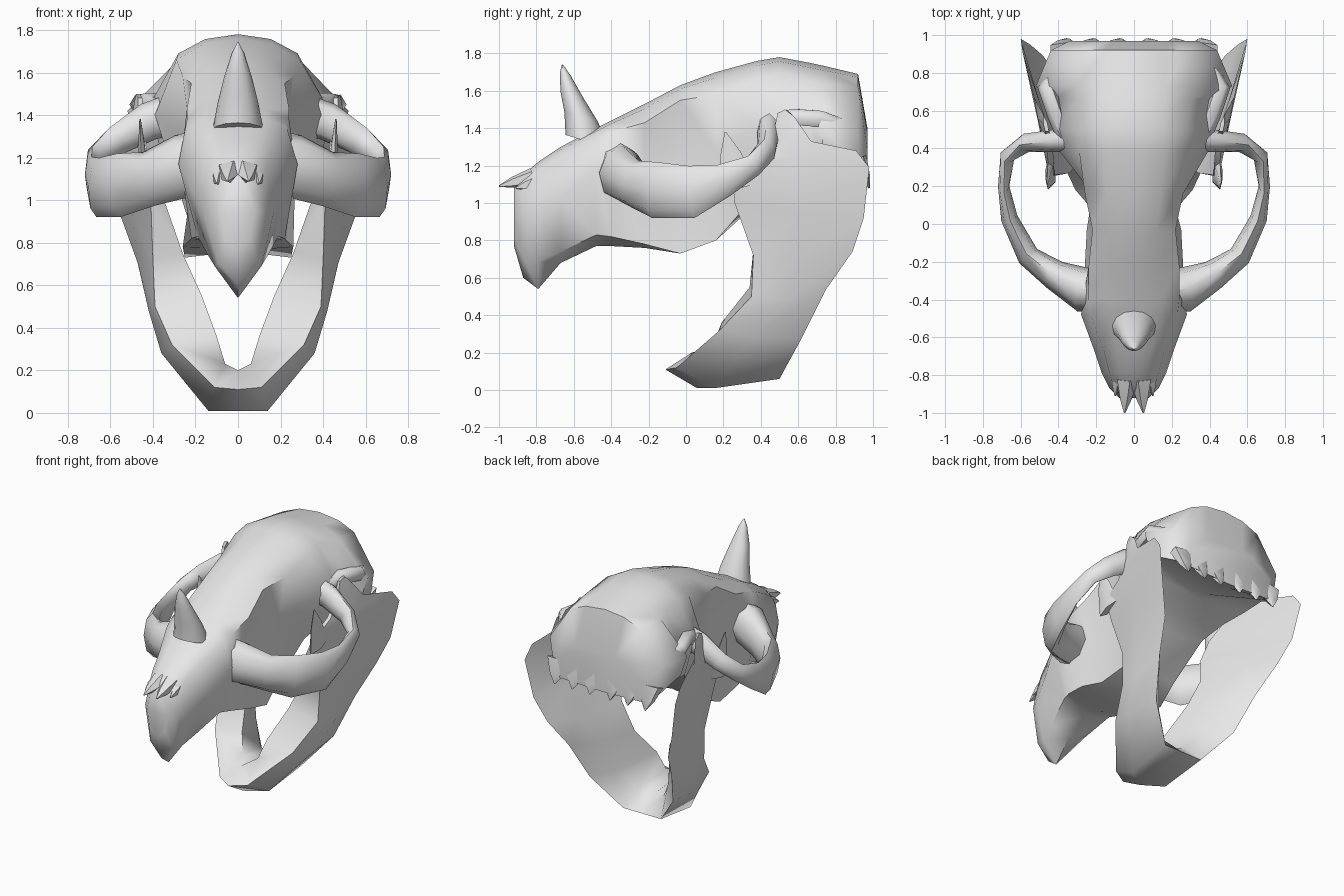
import bpy, bmesh, math
from mathutils import Vector

cube = bpy.data.objects.get("Cube")
if cube:
    bpy.data.objects.remove(cube, do_unlink=True)

bone = bpy.data.materials.new("pale_grey_bone")
bone.use_nodes = True
bone.diffuse_color = (.8, .8, .8, 1)
bone.node_tree.nodes["Principled BSDF"].inputs["Base Color"].default_value = (.8, .8, .8, 1)


def loft(name, rings, mirrored=False, caps=(True, True), angle=60):
    """Skin a row of equal-length point rings into one smooth-shaded object."""
    bm = bmesh.new()
    rows = [[bm.verts.new(point) for point in ring] for ring in rings]
    count = len(rows[0])
    for near, far in zip(rows, rows[1:]):
        for i in range(count):
            j = (i + 1) % count
            bm.faces.new((near[i], near[j], far[j], far[i]))
    for row, wanted in zip((rows[0], rows[-1]), caps):
        if wanted:
            bm.faces.new(row)
    bmesh.ops.recalc_face_normals(bm, faces=bm.faces)
    mesh = bpy.data.meshes.new(name)
    bm.to_mesh(mesh)
    bm.free()
    mesh.materials.append(bone)
    obj = bpy.data.objects.new(name, mesh)
    bpy.context.collection.objects.link(obj)
    bpy.ops.object.select_all(action="DESELECT")
    obj.select_set(True)
    bpy.context.view_layer.objects.active = obj
    bpy.ops.object.shade_smooth_by_angle(angle=math.radians(angle))
    if mirrored:
        mirror = obj.modifiers.new("other_side", "MIRROR")
        mirror.use_clip = True
        mirror.merge_threshold = .001
    return obj


def oval(centre, across, up, width, height, sides):
    """Ring of points around a centre, spanned by two directions."""
    turn = math.tau / sides
    return [Vector(centre) + across * width * math.cos(turn * i)
            + up * height * math.sin(turn * i) for i in range(sides)]


def tube(name, path, sides, mirrored=False):
    """Swept oval; each path entry is x, y, z, half width, half height."""
    points = [Vector(entry[:3]) for entry in path]
    rings = []
    for i, entry in enumerate(path):
        ahead = points[min(i + 1, len(points) - 1)] - points[max(i - 1, 0)]
        guide = Vector((0, -1, 0)) if abs(ahead.normalized().z) > .8 else Vector((0, 0, 1))
        across = ahead.cross(guide).normalized()
        up = across.cross(ahead).normalized()
        rings.append(oval(points[i], across, up, entry[3], entry[4], sides))
    return loft(name, rings, mirrored)


def spike(name, base, tip, width, depth):
    """Pair of small tapering splinters of bone."""
    middle = Vector(base).lerp(Vector(tip), .6)
    return tube(name, [(*base, width, depth), (*middle, width * .55, depth * .6),
                       (*tip, .004, .004)], 5, True)


# Cranium and snout: y, crown, then (x, z) for brow, side and lower edge, then underside
stations = [
    (-.92, 1.09, (.06, 1.06), (.08, .95), (.06, .82), .77),
    (-.87, 1.15, (.1, 1.1), (.13, .95), (.09, .7), .6),
    (-.79, 1.22, (.13, 1.16), (.17, .95), (.11, .69), .54),
    (-.67, 1.3, (.16, 1.24), (.21, 1.03), (.14, .74), .68),
    (-.48, 1.4, (.23, 1.34), (.28, 1.17), (.19, .83), .77),
    (-.4, 1.44, (.24, 1.38), (.27, 1.17), (.22, .82), .77),
    (-.22, 1.53, (.24, 1.43), (.2, 1.2), (.26, .78), .76),
    (-.03, 1.63, (.22, 1.55), (.17, 1.24), (.25, .73), .76),
    (.16, 1.7, (.26, 1.58), (.22, 1.28), (.2, .8), .83),
    (.38, 1.76, (.29, 1.66), (.39, 1.4), (.26, 1.05), 1),
    (.5, 1.78, (.28, 1.69), (.42, 1.44), (.34, 1.15), 1.08),
    (.66, 1.75, (.3, 1.65), (.42, 1.43), (.4, 1.2), 1.15),
    (.73, 1.735, (.3, 1.64), (.52, 1.42), (.47, 1.27), 1.15),
    (.92, 1.69, (.28, 1.62), (.44, 1.38), (.41, 1.17), 1.12),
    (.97, 1.4, (.2, 1.38), (.34, 1.28), (.33, 1.13), 1.12),
]
rings = []
for y, crown, brow, side, lower, underside in stations:
    half = [(brow[0] * .55, crown - (crown - brow[1]) * .25), brow, side, lower]
    right = [(x, y, z) for x, z in half]
    left = [(-x, y, z) for x, z in reversed(half)]
    rings.append([(0, y, crown)] + right + [(0, y, underside)] + left)
loft("cranium", rings)

# Cheek arches sweeping out around the eye sockets, broad where they leave the snout
tube("cheek_arch", [
    (.12, -.37, 1.18, .1, .16),
    (.26, -.35, 1.16, .12, .15),
    (.42, -.27, 1.1, .08, .13),
    (.56, -.17, 1.07, .06, .15),
    (.66, .03, 1.06, .045, .14),
    (.69, .2, 1.12, .03, .09),
    (.67, .36, 1.2, .04, .06),
    (.57, .43, 1.28, .05, .07),
    (.42, .44, 1.37, .06, .09),
    (.28, .46, 1.41, .08, .1),
], 8, True)

# Ridge running back from the arch to the flared ear region
tube("temple_ridge", [
    (.36, .46, 1.42, .05, .06),
    (.41, .58, 1.46, .05, .05),
    (.46, .72, 1.45, .05, .05),
    (.4, .84, 1.42, .03, .03),
], 6, True)

# Lower jaw: inner front, outer front, outer middle, rear and inner middle per section
loft("lower_jaw", [
    [(0, .03, .2), (0, -.11, .11), (0, .06, .01), (0, .5, .06), (0, .36, .15)],
    [(.06, .14, .23), (.11, -.05, .12), (.14, .15, .01), (.15, .5, .06), (.1, .4, .17)],
    [(.1, .19, .36), (.31, .18, .32), (.36, .36, .28), (.33, .62, .28), (.2, .49, .32)],
    [(.17, .34, .55), (.39, .35, .5), (.42, .53, .48), (.41, .75, .54), (.28, .59, .53)],
    [(.26, .36, .75), (.4, .36, .72), (.47, .6, .7), (.48, .89, .74), (.36, .7, .73)],
    [(.34, .27, .98), (.41, .26, 1), (.5, .6, .95), (.55, .95, .92), (.45, .66, .95)],
    [(.42, .26, 1.16), (.45, .25, 1.16), (.51, .55, 1.18), (.6, .98, 1.19), (.48, .56, 1.18)],
    [(.43, .4, 1.24), (.46, .39, 1.24), (.51, .58, 1.25), (.59, .91, 1.28), (.48, .58, 1.25)],
    [(.44, .47, 1.34), (.47, .46, 1.34), (.51, .56, 1.34), (.53, .67, 1.33), (.47, .56, 1.34)],
    [(.45, .49, 1.48), (.47, .49, 1.48), (.48, .53, 1.5), (.48, .58, 1.46), (.46, .54, 1.5)],
], True, (False, True), 70)

# Jaw prong inside the cheek arch
spike("jaw_prong", (.44, .28, 1.08), (.46, .21, 1.38), .03, .1)

# Nose horn, leaning forward
loft("nose_horn", [
    oval((0, y, z), Vector((1, 0, 0)), Vector((0, 1, -.3)), radius, radius * .95, 12)
    for y, z, radius in ((-.53, 1.33, .12), (-.56, 1.46, .095), (-.61, 1.58, .065),
                         (-.645, 1.69, .03), (-.66, 1.74, .004))])

# Ragged bone around the nose opening and the rear rim
spike("nose_splinter", (.04, -.82, 1.14), (.05, -1, 1.09), .06, .05)
spike("nose_side_splinter", (.09, -.78, 1.12), (.1, -.91, 1.08), .04, .05)
for number, x in enumerate((.08, .22, .36)):
    spike(f"rear_rim_splinter_{number}", (x, .92, 1.24), (x, .98, 1.08), .1, .05)
